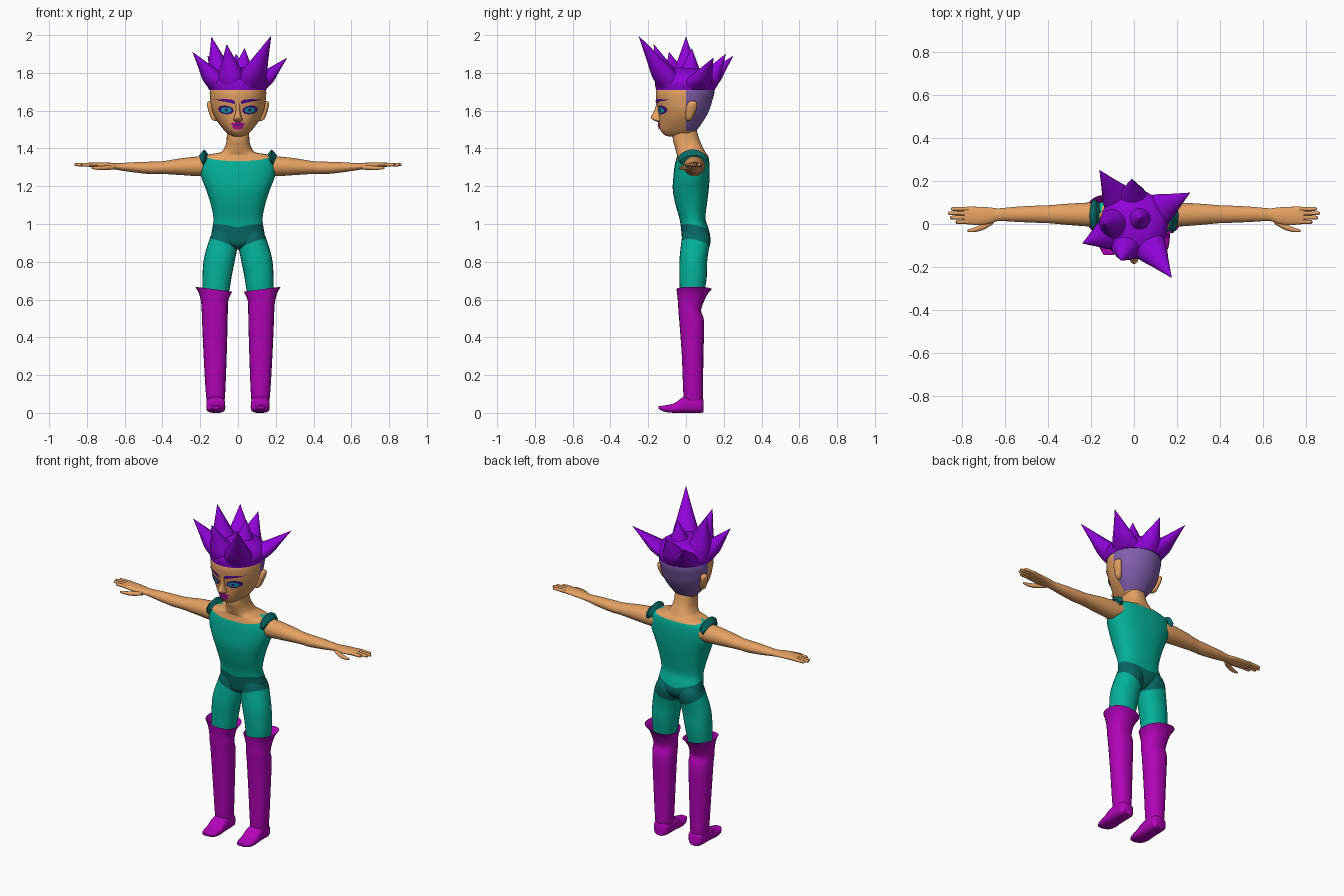
import bpy, bmesh
from math import sin, cos, pi, hypot
from mathutils import Vector
from mathutils.bvhtree import BVHTree

cube = bpy.data.objects.get("Cube")
if cube:
    bpy.data.objects.remove(cube)


def material(name, r, g, b):
    m = bpy.data.materials.new(name)
    m.use_nodes = True
    m.diffuse_color = (r, g, b, 1)
    m.node_tree.nodes["Principled BSDF"].inputs["Base Color"].default_value = (r, g, b, 1)
    return m


SKIN = material("skin", .78, .36, .125)
TEAL = material("teal cloth", .001, .44, .32)
DARK = material("dark teal cloth", .002, .14, .13)
HAIR = material("violet hair", .28, .001, .7)
SHAVED = material("shaved hair", .22, .11, .42)
BOOT = material("magenta leather", .45, .001, .48)
BROW = material("brow violet", .08, .002, .32)
LIPS = material("lip pink", .45, .005, .28)
IRIS = material("iris teal", .005, .38, .4)
LINER = material("eye liner", .03, .006, .14)

parts = []


def finish(name, bm, mats):
    bmesh.ops.recalc_face_normals(bm, faces=bm.faces)
    mesh = bpy.data.meshes.new(name)
    bm.to_mesh(mesh)
    bm.free()
    for m in mats:
        mesh.materials.append(m)
    obj = bpy.data.objects.new(name, mesh)
    bpy.context.scene.collection.objects.link(obj)
    parts.append(obj)
    return obj


def smooth_path(rows, steps):
    """Catmull-Rom resampling of the cross-section list."""
    out = []
    for i in range(len(rows) - 1):
        quad = (rows[max(i - 1, 0)], rows[i], rows[i + 1], rows[min(i + 2, len(rows) - 1)])
        for k in range(steps):
            t = k / steps
            out.append([b + .5 * t * (c - a + t * (2*a - 5*b + 4*c - d + t * (3*(b - c) + d - a)))
                        for a, b, c, d in zip(*quad)])
    return out + [rows[-1]]


def loft(name, rows, mats, axis="z", n=24, power=2, steps=4, side=1, split=None,
         caps=(True, True), cuts=(), rule=None, shape=None):
    """Skin over rounded sections (t, a_min, a_max, b_min, b_max)."""
    bm = bmesh.new()
    rings = []
    for t, a0, a1, b0, b1 in smooth_path(rows, steps):
        mid = (b0 + b1) / 2 if split is None else min(max(split, b0), b1)
        ring = []
        for i in range(n):
            c, s = cos(2 * pi * i / n), sin(2 * pi * i / n)
            c, s = [0 if abs(v) < 1e-6 else abs(v) ** (2 / power) * (1 if v > 0 else -1) for v in (c, s)]
            a = (a0 + a1) / 2 + c * (a1 - a0) / 2
            b = mid + s * (b1 - mid if s > 0 else mid - b0)
            x, y, z = {"z": (a, b, t), "x": (t, a, b), "y": (a, t, b)}[axis]
            co = Vector((x * side, y, z))
            if shape:
                shape(co)
            ring.append(bm.verts.new(co))
        rings.append(ring)
    for lo, hi in zip(rings, rings[1:]):
        for i in range(n):
            j = (i + 1) % n
            bm.faces.new((lo[i], lo[j], hi[j], hi[i]))
    for ring, cap in ((rings[0], caps[0]), (rings[-1], caps[1])):
        if cap:
            bm.faces.new(ring)
    # Colour borders are cut into the surface, then chosen by rule
    for co, no in cuts:
        bmesh.ops.bisect_plane(bm, geom=bm.verts[:] + bm.edges[:] + bm.faces[:],
                               plane_co=co, plane_no=no, dist=1e-5)
    if rule:
        for f in bm.faces:
            f.material_index = rule(f.calc_center_median())
    return finish(name, bm, mats)


# Torso and neck, with scooped neckline and waist cut in
def torso_colour(c):
    slope = .48 if c.y < .03 else -.2
    if c.z > 1.374 + slope * (c.y - .03):
        return 1
    return 2 if c.z < .977 + .2 * abs(c.x) - .2 * c.y else 0


torso = [(.865, -.03, .03, .02, .08), (.89, -.08, .08, -.015, .11), (.93, -.138, .138, -.022, .128),
         (.98, -.135, .135, -.027, .118), (1.03, -.13, .13, -.035, .103), (1.1, -.143, .143, -.055, .11),
         (1.18, -.168, .168, -.07, .12), (1.25, -.195, .195, -.067, .125), (1.31, -.202, .202, -.06, .125),
         (1.35, -.193, .193, -.05, .12), (1.368, -.155, .155, -.047, .112), (1.38, -.092, .092, -.052, .103),
         (1.41, -.069, .069, -.06, .088), (1.45, -.06, .06, -.07, .07), (1.52, -.06, .06, -.07, .05)]
loft("torso", torso, [TEAL, SKIN, DARK], n=40, power=2.4,
     cuts=[((0, .03, 1.374), (0, -.48, 1)), ((0, .03, 1.374), (0, .2, 1)), ((0, .03, 0), (0, 1, 0)),
           ((0, 0, .977), (-.2, .2, 1)), ((0, 0, .977), (.2, .2, 1))],
     rule=torso_colour)

# Head: widest at y = 0, shaved behind that line
head_rows = [(1.462, -.025, .025, -.085, .02), (1.472, -.048, .048, -.115, .035), (1.5, -.077, .077, -.137, .06),
             (1.55, -.114, .114, -.142, .095), (1.6, -.137, .137, -.146, .122), (1.65, -.146, .146, -.156, .138),
             (1.71, -.148, .148, -.157, .15), (1.78, -.12, .12, -.12, .12)]
head = loft("head", head_rows, [SKIN, SHAVED], n=48, split=0,
            rule=lambda c: int(c.y > .001 and c.z > 1.488))
bvh = BVHTree.FromPolygons([v.co for v in head.data.vertices], [p.vertices for p in head.data.polygons])

loft("nose", [(1.54, -.012, .012, -.15, -.12), (1.55, -.025, .025, -.173, -.12), (1.566, -.02, .02, -.187, -.12),
              (1.6, -.011, .011, -.168, -.12), (1.645, -.013, .013, -.155, -.12)], [SKIN], n=16)


def face_plate(name, outline, mat, lift):
    """Thin painted patch that follows the face."""
    cx, cz = [sum(p[k] for p in outline) / len(outline) for k in (0, 1)]

    def on_face(x, z):
        hit = bvh.ray_cast(Vector((x, -1, z)), Vector((0, 1, 0)))[0]
        return Vector((x, hit.y - lift, z))

    bm = bmesh.new()
    centre = bm.verts.new(on_face(cx, cz))
    rings = [[bm.verts.new(on_face(cx + (x - cx) * k, cz + (z - cz) * k)) for x, z in outline]
             for k in (.35, .7, 1)]
    for i in range(len(outline)):
        j = (i + 1) % len(outline)
        bm.faces.new((centre, rings[0][i], rings[0][j]))
        for a, b in zip(rings, rings[1:]):
            bm.faces.new((a[i], b[i], b[j], a[j]))
    finish(name, bm, [mat])


def oval(cx, cz, rx, rz, tilt=0, n=20):
    return [(cx + rx * cos(2*pi*i/n), cz + rz * sin(2*pi*i/n) + tilt * cos(2*pi*i/n)) for i in range(n)]


face_plate("upper_lip", oval(0, 1.529, .038, .011), LIPS, .006)
face_plate("lower_lip", oval(0, 1.514, .03, .014), LIPS, .007)
face_plate("mouth_line", oval(0, 1.523, .027, .003), LINER, .009)

# Hair: low cap and broad leaning spikes that merge at the roots
loft("hair_cap", [(1.71, -.15, .15, -.159, .153), (1.75, -.158, .158, -.163, .16), (1.79, -.14, .14, -.14, .14),
                  (1.82, -.09, .09, -.09, .09), (1.83, -.02, .02, -.02, .02)], [HAIR], n=32)
tips = [(.175, -.25, 1.995), (-.24, -.09, 1.91), (-.06, -.17, 1.95), (-.14, 0, 1.99), (.26, .145, 1.88),
        (-.01, .21, 1.9), (-.16, .25, 1.89), (.035, .03, 1.93)]
for i, (tx, ty, tz) in enumerate(tips):
    length = hypot(tx, ty)
    reach = .07 * min(1, length / .14) / length
    bx, by = tx * reach, ty * reach
    rows = []
    for t, r in ((0, .085), (.25, .077), (.55, .046), (1, .001)):
        x, y = bx + (tx - bx) * t, by + (ty - by) * t
        rows.append((1.712 + (tz - 1.712) * t, x - r, x + r, y - r, y + r))
    loft(f"hair_spike_{i + 1}", rows, [HAIR], n=14, steps=3)


# Boot cuffs rise towards the outside
def cuff_tilt(co):
    if co.z > .6:
        co.z += (abs(co.x) - .13) * .14 * (co.z - .6) / .06


# Shoulder flaps narrow to points at front and back
def flap_taper(co):
    width = min(1, max(0, (co.z - 1.305) / .06))
    middle = .182 if co.x > 0 else -.182
    co.x = middle + (co.x - middle) * width


leg_rows = [(.58, .06, .18, -.03, .09), (.65, .045, .187, -.033, .1), (.72, .034, .188, -.035, .11),
            (.8, .018, .183, -.035, .112), (.86, .006, .17, -.03, .12), (.91, .0, .154, -.024, .13),
            (.95, .012, .138, -.018, .122), (.99, .03, .11, 0, .09)]
boot_rows = [(.04, .075, .16, -.005, .086), (.1, .068, .17, -.014, .09), (.3, .06, .182, -.022, .092),
             (.48, .055, .19, -.035, .096), (.54, .054, .192, -.04, .08), (.59, .052, .196, -.043, .095),
             (.63, .04, .208, -.047, .115), (.655, .03, .226, -.05, .136)]
foot_rows = [(.092, .085, .15, .002, .07), (.07, .07, .165, 0, .085), (-.01, .068, .167, 0, .085),
             (-.06, .068, .167, 0, .052), (-.11, .075, .16, .005, .04), (-.145, .095, .14, .02, .036)]
arm_rows = [(.15, -.012, .1, 1.257, 1.355), (.2, -.012, .1, 1.253, 1.358), (.3, -.005, .095, 1.259, 1.348),
            (.4, .004, .087, 1.265, 1.332), (.46, .006, .085, 1.264, 1.33), (.55, .01, .08, 1.273, 1.327),
            (.63, .014, .073, 1.285, 1.322), (.67, .002, .077, 1.291, 1.324), (.72, -.005, .08, 1.296, 1.326),
            (.785, .0, .08, 1.302, 1.325), (.792, .008, .072, 1.307, 1.322)]
thumb_rows = [(.655, .0, .03, 1.29, 1.312), (.7, -.026, .004, 1.285, 1.309), (.745, -.038, -.017, 1.287, 1.306),
              (.775, -.036, -.026, 1.292, 1.302)]

for side, label in ((1, "left"), (-1, "right")):
    # Legs with the shorts' slanted leg opening
    loft(label + "_leg", leg_rows, [TEAL, DARK], side=side, power=2.2,
         cuts=[((0, .04, .855), (-.42 * side, .25, 1))],
         rule=lambda c: int(c.z > .855 + .42 * abs(c.x) - .25 * (c.y - .04)))
    loft(label + "_boot", boot_rows, [BOOT], side=side, power=2.3, caps=(True, False), shape=cuff_tilt)
    loft(label + "_boot_foot", foot_rows, [BOOT], axis="y", side=side, power=2.8)

    # Arm, hand and shoulder flap
    loft(label + "_arm", arm_rows, [SKIN], axis="x", side=side)
    for k, end in enumerate((.832, .858, .866, .852)):
        y = .01 + .02 * k
        rows = [(x, y - r, y + r, 1.314 - r, 1.314 + r) for x, r in ((.77, .01), (.82, .0095), (end - .006, .008), (end, .003))]
        loft(f"{label}_finger_{k + 1}", rows, [SKIN], axis="x", n=10, steps=2, side=side)
    loft(label + "_thumb", thumb_rows, [SKIN], axis="x", n=12, side=side)
    loft(label + "_shoulder_flap", [(.15, -.02, .1, 1.31, 1.362), (.178, -.045, .115, 1.295, 1.395),
                                    (.207, -.03, .11, 1.295, 1.364)], [DARK], axis="x", side=side,
         steps=1, power=1.7, shape=flap_taper)

    # Ear
    loft(label + "_ear", [(1.545, .11, .125, .005, .015), (1.56, .11, .143, -.002, .035),
                          (1.61, .125, .16, .0, .056), (1.64, .13, .164, .01, .058),
                          (1.652, .14, .152, .025, .045)], [SKIN], n=16, side=side)

    # Eyes and brows
    face_plate(label + "_eye_liner", oval(.064 * side, 1.604, .041, .023, .004 * side), LINER, .003)
    face_plate(label + "_eye_shadow", oval(.064 * side, 1.604, .036, .018, .003 * side), BROW, .005)
    face_plate(label + "_iris", oval(.063 * side, 1.603, .028, .015), IRIS, .007)
    face_plate(label + "_pupil", oval(.062 * side, 1.603, .008, .008), LINER, .009)
    face_plate(label + "_brow", [(x * side, z) for x, z in
               ((.018, 1.634), (.016, 1.65), (.035, 1.66), (.08, 1.661), (.125, 1.658), (.08, 1.65), (.035, 1.64))],
               BROW, .006)

# Smooth shading with sharp creases
bpy.ops.object.select_all(action="DESELECT")
for obj in parts:
    obj.select_set(True)
bpy.context.view_layer.objects.active = parts[0]
bpy.ops.object.shade_smooth_by_angle(angle=.75)
